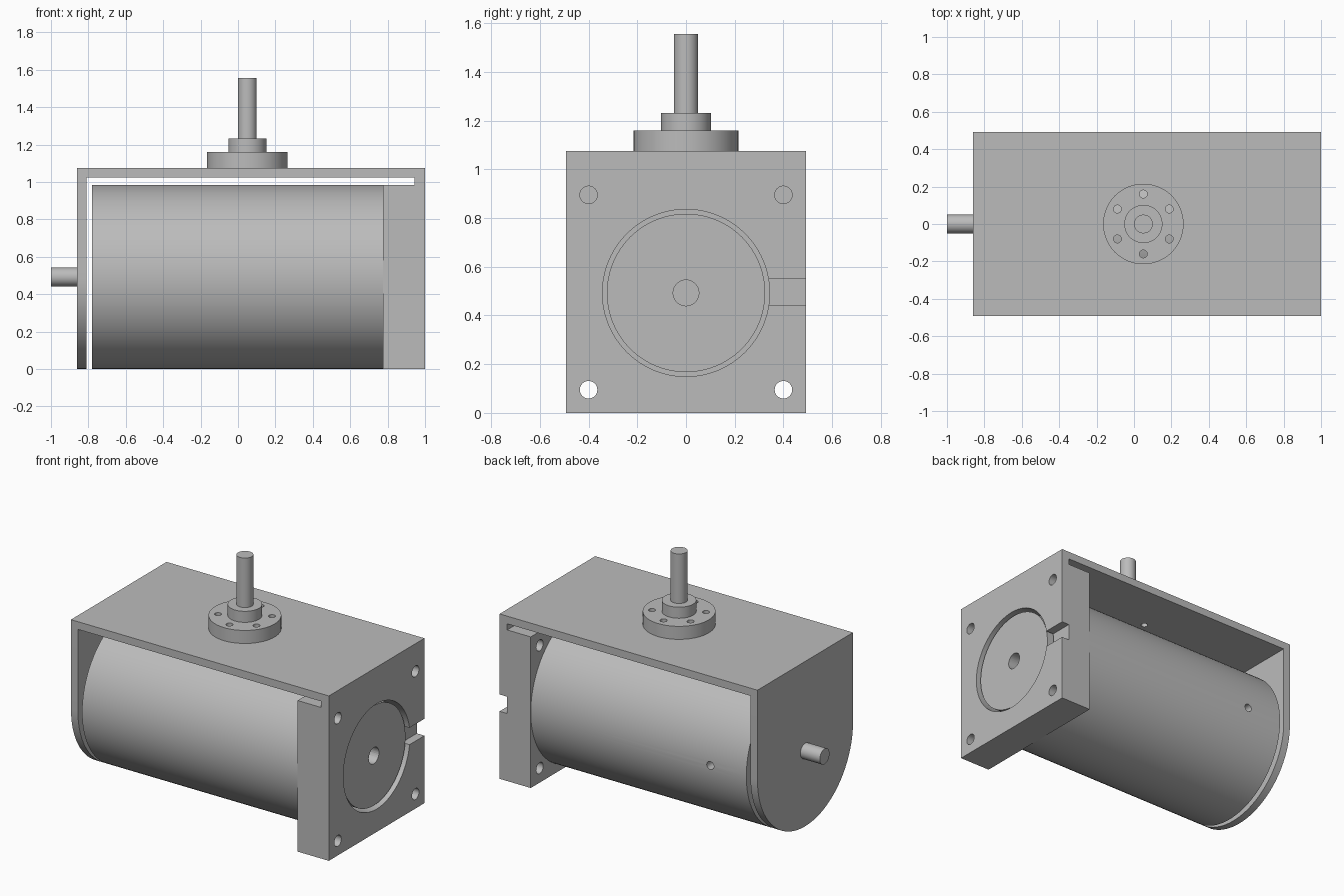
import bpy, bmesh, math
from mathutils import Matrix, Vector

old = bpy.data.objects.get("Cube")
if old:
    bpy.data.objects.remove(old, do_unlink=True)

grey = bpy.data.materials.new("machined_grey")
grey.use_nodes = True
colour = (0.5, 0.5, 0.5, 1)
grey.diffuse_color = colour
grey.node_tree.nodes["Principled BSDF"].inputs["Base Color"].default_value = colour

R = 0.4925          # motor radius, half bracket width and motor axis height
TOP = 1.075
LEFT, PLATE_IN, MOTOR_L, MOTOR_R, RIGHT = -0.86, -0.81, -0.78, 0.775, 1.0
SHAFT_X = 0.05      # position of the upright shaft


def finish(name, bm):
    bmesh.ops.recalc_face_normals(bm, faces=bm.faces)
    mesh = bpy.data.meshes.new(name)
    bm.to_mesh(mesh)
    bm.free()
    mesh.materials.append(grey)
    ob = bpy.data.objects.new(name, mesh)
    bpy.context.collection.objects.link(ob)
    return ob


def prism(name, points, step):
    """Extrude a closed outline along a vector."""
    bm = bmesh.new()
    face = bm.faces.new([bm.verts.new(p) for p in points])
    new = bmesh.ops.extrude_face_region(bm, geom=[face])["geom"]
    bmesh.ops.translate(bm, vec=step,
                        verts=[g for g in new if isinstance(g, bmesh.types.BMVert)])
    return finish(name, bm)


def box(name, low, high):
    bm = bmesh.new()
    bmesh.ops.create_cube(bm, size=1)
    low, high = Vector(low), Vector(high)
    for v in bm.verts:
        v.co = (low + high) / 2 + v.co * (high - low)
    return finish(name, bm)


def turned(name, steps, origin, along_x=False, sides=64):
    """Stepped solid of revolution from (radius, position) pairs."""
    bm = bmesh.new()
    profile = [(0, steps[0][1])] + steps + [(0, steps[-1][1])]
    verts = [bm.verts.new((r, 0, h)) for r, h in profile]
    edges = [bm.edges.new(pair) for pair in zip(verts, verts[1:])]
    bmesh.ops.spin(bm, geom=verts + edges, cent=(0, 0, 0), axis=(0, 0, 1),
                   angle=math.tau, steps=sides, use_duplicate=False)
    bmesh.ops.remove_doubles(bm, verts=bm.verts, dist=1e-5)
    if along_x:
        bm.transform(Matrix.Rotation(math.pi / 2, 4, "Y"))
    bm.transform(Matrix.Translation(origin))
    return finish(name, bm)


def cut(ob, cutter):
    cutter.hide_render = True
    mod = ob.modifiers.new("cut", "BOOLEAN")
    mod.operation, mod.solver, mod.object = "DIFFERENCE", "EXACT", cutter
    bpy.context.view_layer.objects.active = ob
    bpy.ops.object.modifier_apply(modifier=mod.name)
    bpy.data.objects.remove(cutter, do_unlink=True)


def hole_x(y, z, r, x0, x1, sides=32):
    return turned("cutter", [(r, x0), (r, x1)], (0, y, z), True, sides)


# Top plate and end block in one profile, with the thin slot between them
outline = [(PLATE_IN, TOP), (RIGHT, TOP), (RIGHT, 0), (MOTOR_R, 0),
           (MOTOR_R, 0.985), (0.945, 0.985), (0.945, 1.025), (PLATE_IN, 1.025)]
bracket = prism("bracket_and_end_block", [(x, -R, z) for x, z in outline], (0, 2 * R, 0))

# Four mounting holes, motor bore and cable notch
for y in (-0.4, 0.4):
    for z in (0.095, 0.895):
        cut(bracket, hole_x(y, z, 0.036, 0.7, 1.1))
cut(bracket, hole_x(0, R, 0.343, 0.7, 1.1, 96))
cut(bracket, box("cutter", (0.945, 0.3, 0.44), (1.1, 0.6, 0.55)))

# Far plate with a round lower edge
arc = [math.pi * (1 + i / 48) for i in range(49)]
plate_points = [(LEFT, R * math.cos(a), R + R * math.sin(a)) for a in arc]
plate_points += [(LEFT, R, TOP), (LEFT, -R, TOP)]
plate = prism("round_end_plate", plate_points, (PLATE_IN - LEFT, 0, 0))

# Motor body with a boss in the bore
motor = turned("motor_body", [(R, MOTOR_L), (R, MOTOR_R), (0.325, MOTOR_R), (0.325, 0.98)],
               (0, 0, R), True, 96)
cut(motor, hole_x(0, R, 0.053, 0.8, 1.1))
side_hole = turned("cutter", [(0.026, -0.1), (0.026, 0.1)], (0, 0, 0), sides=24)
side_hole.data.transform(Matrix.Translation((-0.52, R, R)) @ Matrix.Rotation(math.pi / 2, 4, "X"))
cut(motor, side_hole)

# Short side shaft
side_shaft = turned("side_shaft", [(0.05, -1), (0.05, LEFT)], (0, 0, R), True, 48)

# Upright shaft with hub and bolted flange
flange = turned("flange_and_shaft",
                [(0.215, TOP), (0.215, 1.16), (0.102, 1.16), (0.102, 1.232),
                 (0.05, 1.232), (0.05, 1.555)], (SHAFT_X, 0, 0))
for i in range(6):
    a = math.pi / 2 + i * math.pi / 3
    spot = (SHAFT_X + 0.16 * math.cos(a), 0.16 * math.sin(a), 0)
    for ob in (flange, bracket):
        cut(ob, turned("cutter", [(0.021, 1.0), (0.021, 1.3)], spot, sides=24))

# Smooth the round surfaces and keep the edges sharp
bpy.ops.object.select_all(action="DESELECT")
for ob in (bracket, plate, motor, side_shaft, flange):
    ob.select_set(True)
bpy.context.view_layer.objects.active = bracket
bpy.ops.object.shade_smooth_by_angle(angle=math.radians(30))
